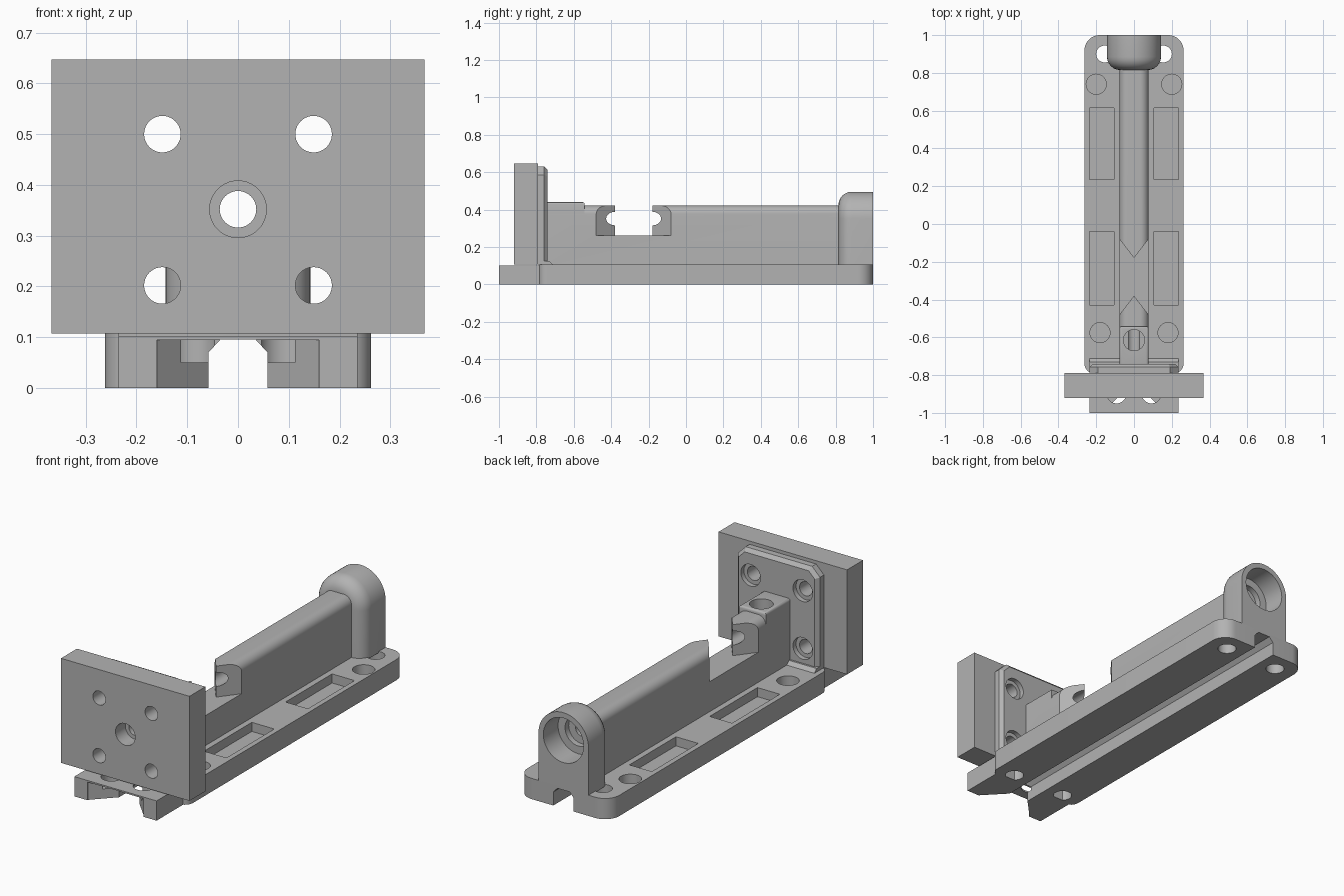
import bpy, bmesh, math
from mathutils import Vector

if bpy.data.objects.get("Cube"):
    bpy.data.objects.remove(bpy.data.objects["Cube"])

grey = bpy.data.materials.new("plain_grey")
grey.use_nodes = True
COLOUR = (0.45, 0.45, 0.45, 1)
grey.diffuse_color = COLOUR
grey.node_tree.nodes["Principled BSDF"].inputs["Base Color"].default_value = COLOUR
parts = []


def place(axis, a, b, t):
    """Map a 2D profile point and a depth to 3D."""
    return Vector({"x": (t, a, b), "y": (a, t, b), "z": (a, b, t)}[axis])


def prism(name, pts, axis, lo, hi, bevel=0, bevel_test=None, segments=6):
    bm = bmesh.new()
    low = [bm.verts.new(place(axis, a, b, lo)) for a, b in pts]
    high = [bm.verts.new(place(axis, a, b, hi)) for a, b in pts]
    bm.faces.new(low)
    bm.faces.new(high)
    for i in range(len(pts)):
        j = (i + 1) % len(pts)
        bm.faces.new((low[i], low[j], high[j], high[i]))
    bmesh.ops.recalc_face_normals(bm, faces=bm.faces)
    if bevel:
        edges = [e for e in bm.edges if bevel_test(e.verts[0].co, e.verts[1].co)]
        bmesh.ops.bevel(bm, geom=edges, offset=bevel, segments=segments,
                        profile=0.5, affect="EDGES", clamp_overlap=True)
    mesh = bpy.data.meshes.new(name)
    bm.to_mesh(mesh)
    bm.free()
    mesh.materials.append(grey)
    obj = bpy.data.objects.new(name, mesh)
    bpy.context.collection.objects.link(obj)
    return obj


def rect(a0, a1, b0, b1):
    return [(a0, b0), (a1, b0), (a1, b1), (a0, b1)]


def arc(ca, cb, r, start, end, n=10):
    return [(ca + r * math.cos(math.radians(start + (end - start) * i / n)),
             cb + r * math.sin(math.radians(start + (end - start) * i / n)))
            for i in range(n + 1)]


def rod(a, b, r, axis, lo, hi):
    return prism("cutter", arc(a, b, r, 0, 360, 40)[:-1], axis, lo, hi)


def cut(obj, cutters):
    """Subtract each cutter and bake the result."""
    for c in cutters:
        mod = obj.modifiers.new("cut", "BOOLEAN")
        mod.operation = "DIFFERENCE"
        mod.solver = "EXACT"
        mod.object = c
        c.hide_render = True
    graph = bpy.context.evaluated_depsgraph_get()
    mesh = bpy.data.meshes.new_from_object(obj.evaluated_get(graph))
    obj.modifiers.clear()
    obj.data = mesh
    for c in cutters:
        bpy.data.objects.remove(c)
    parts.append(obj)


def bore():
    return rod(0, 0.352, 0.036, "y", -1.2, 1.2)


def channel():
    half = [(0.058, -0.1), (0.058, 0.07), (0.035, 0.095)]
    return prism("cutter", half + [(-a, b) for a, b in reversed(half)], "y", -1.2, 1.2)


# Base with rounded corners
outline = (arc(0.182, 0.92, 0.08, 0, 90) + arc(-0.182, 0.92, 0.08, 90, 180)
           + arc(-0.212, -0.74, 0.05, 180, 270) + arc(0.212, -0.74, 0.05, 270, 360))
base = prism("base", outline, "z", 0, 0.107)
cutters = [channel()]
for s in (-1, 1):
    for y0, y1 in ((0.235, 0.615), (-0.43, -0.04)):
        xs = sorted((s * 0.107, s * 0.235))
        cutters.append(prism("cutter", rect(*xs, y0, y1), "z", 0.06, 0.2))
    cutters += [rod(s * 0.155, 0.9, 0.045, "z", -0.1, 0.2),
                rod(s * 0.155, -0.735, 0.045, "z", -0.1, 0.07),
                rod(s * 0.2, 0.74, 0.053, "z", 0.035, 0.2),
                rod(s * 0.18, -0.575, 0.053, "z", 0.035, 0.2)]
cut(base, cutters)

# Front extension with flared channel mouth
front = prism("front_extension", rect(-0.235, 0.235, -1, -0.77), "z", 0, 0.102)
flare = [(-0.16, -1.01), (0.16, -1.01), (0.16, -0.995), (0.05, -0.88),
         (-0.05, -0.88), (-0.16, -0.995)]
cut(front, [channel(), prism("cutter", flare, "z", -0.1, 0.094)]
    + [rod(s * 0.092, -0.9, 0.05, "z", 0.05, 0.2) for s in (-1, 1)])

# Mounting plate
HOLES = [(s * 0.149, z) for s in (-1, 1) for z in (0.202, 0.5)]
plate = prism("mounting_plate", rect(-0.367, 0.367, 0.107, 0.647), "y", -0.92, -0.79)
cut(plate, [rod(x, z, 0.036, "y", -1, -0.7) for x, z in HOLES]
    + [bore(), rod(0, 0.352, 0.056, "y", -1, -0.84)])

# Flange behind the plate, with counterbored holes
flange_shape = [(-0.235, 0.1), (0.235, 0.1), (0.235, 0.585), (0.19, 0.63),
                (-0.19, 0.63), (-0.235, 0.585)]
flange = prism("flange", flange_shape, "y", -0.79, -0.74, 0.018,
               lambda p, q: min(p.y, q.y) > -0.75 and max(p.z, q.z) > 0.2, 1)
cut(flange, [rod(x, z, 0.036, "y", -1, -0.6) for x, z in HOLES]
    + [rod(x, z, 0.056, "y", -0.765, -0.6) for x, z in HOLES] + [bore()])
foot = prism("flange_foot", rect(-0.235, 0.235, -0.785, -0.712), "z", 0.1, 0.125,
             0.018, lambda p, q: min(p.z, q.z) > 0.12 and min(p.y, q.y) > -0.72, 1)
parts.append(foot)

# Rail with a gap between two pointed ends
rail_shape = ([(-0.077, 0.1), (0.077, 0.1)] + arc(0.032, 0.377, 0.045, 0, 90)
              + arc(-0.032, 0.377, 0.045, 90, 180))
rail = prism("rail", rail_shape, "y", -0.75, 0.84)
gap = [(0, -0.38), (0.1, -0.51), (0.1, -0.05), (0, -0.18), (-0.1, -0.05), (-0.1, -0.51)]
cut(rail, [bore(), prism("cutter", gap, "z", 0.262, 0.7),
           rod(0, -0.615, 0.056, "z", 0.33, 0.6)])

# Screw block on top of the rail's front end
block = prism("screw_block", rect(-0.077, 0.077, -0.75, -0.542), "z", 0.36, 0.44, 0.012,
              lambda p, q: min(p.z, q.z) > 0.43, 4)
cut(block, [rod(0, -0.615, 0.056, "z", 0.33, 0.6), bore()])

# Rear housing with arched top and stepped bore
arch = [(-0.143, 0.1), (0.143, 0.1)] + arc(0, 0.352, 0.143, 0, 180, 32)
housing = prism("rear_housing", arch, "y", 0.815, 1, 0.07,
                lambda p, q: max(p.y, q.y) < 0.82 and max(p.z, q.z) > 0.101)
cut(housing, [rod(0, 0.352, 0.115, "y", 0.88, 1.2),
              rod(0, 0.352, 0.075, "y", 0.85, 1.2), bore()])

# Smooth curved faces, keep hard edges
bpy.ops.object.select_all(action="DESELECT")
for p in parts:
    p.select_set(True)
bpy.context.view_layer.objects.active = parts[0]
bpy.ops.object.shade_smooth_by_angle(angle=math.radians(30))
